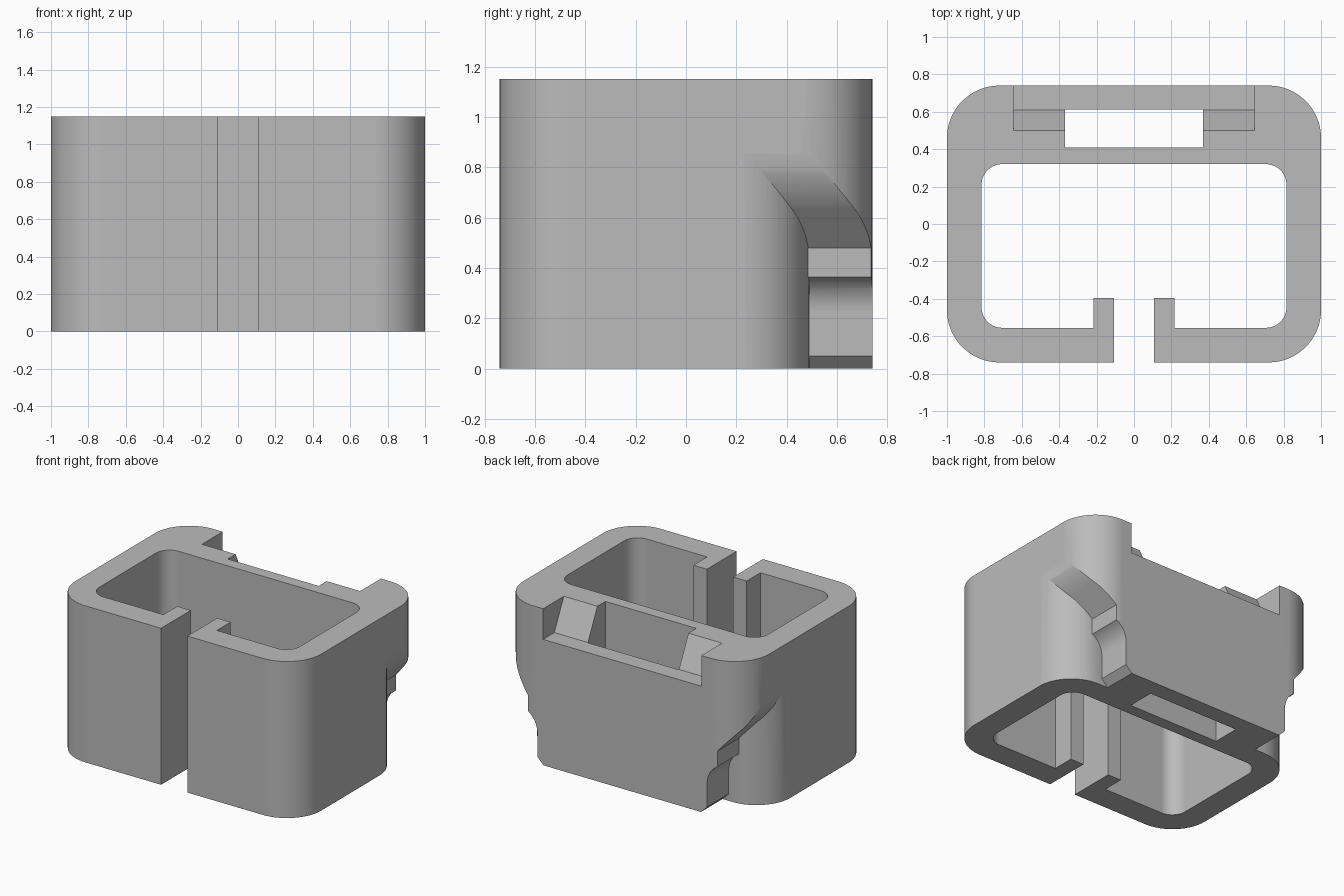
import bpy, bmesh
from math import sin, cos, pi, radians

if "Cube" in bpy.data.objects:
    bpy.data.objects.remove(bpy.data.objects["Cube"])

HEIGHT = 1.15


def arc(cx, cy, r, start, end, steps=16):
    """Points on an arc, angles in degrees."""
    angles = [radians(start + (end - start) * i / steps) for i in range(steps + 1)]
    return [(cx + r * cos(a), cy + r * sin(a)) for a in angles]


def rounded_rect(x, y0, y1, r):
    return (arc(x - r, y1 - r, r, 0, 90) + arc(r - x, y1 - r, r, 90, 180)
            + arc(r - x, y0 + r, r, 180, 270) + arc(x - r, y0 + r, r, 270, 360))


def rect(x0, x1, y0, y1):
    return [(x0, y0), (x1, y0), (x1, y1), (x0, y1)]


def prism(name, outline, axis, low, high):
    """Extrude a closed outline along an axis."""
    place = {"x": lambda p, d: (d, p[0], p[1]),
             "y": lambda p, d: (p[0], d, p[1]),
             "z": lambda p, d: (p[0], p[1], d)}[axis]
    bm = bmesh.new()
    base = bm.faces.new([bm.verts.new(place(p, low)) for p in outline])
    grown = bmesh.ops.extrude_face_region(bm, geom=[base])["geom"]
    offset = [b - a for a, b in zip(place((0, 0), low), place((0, 0), high))]
    bmesh.ops.translate(bm, vec=offset,
                        verts=[g for g in grown if isinstance(g, bmesh.types.BMVert)])
    bmesh.ops.recalc_face_normals(bm, faces=bm.faces)
    mesh = bpy.data.meshes.new(name)
    bm.to_mesh(mesh)
    bm.free()
    obj = bpy.data.objects.new(name, mesh)
    bpy.context.collection.objects.link(obj)
    return obj


def combine(obj, tool, operation="DIFFERENCE"):
    """Apply a boolean and discard the tool."""
    tool.hide_render = True
    mod = obj.modifiers.new("cut", "BOOLEAN")
    mod.operation, mod.solver, mod.object = operation, "EXACT", tool
    graph = bpy.context.evaluated_depsgraph_get()
    mesh = bpy.data.meshes.new_from_object(obj.evaluated_get(graph))
    obj.modifiers.clear()
    obj.data = mesh
    bpy.data.objects.remove(tool)


# Outer block
body = prism("clip_body", rounded_rect(1, -0.74, 0.74, 0.28), "z", 0, HEIGHT)

# Main cavity, with two lips left standing beside the front slot
cavity = prism("cavity", rounded_rect(0.815, -0.555, 0.32, 0.11), "z", -0.1, 1.3)
for side in (-1, 1):
    lip = rect(*sorted((side * 0.107, side * 0.217)), -0.7, -0.395)
    combine(cavity, prism("lip", lip, "z", -0.2, 1.4))
combine(body, cavity)
combine(body, prism("front_slot", rect(-0.107, 0.107, -0.9, -0.3), "z", -0.1, 1.3))

# Rear through slot and the sloped notch above it
combine(body, prism("rear_slot", rect(-0.37, 0.37, 0.408, 0.613), "z", -0.1, 1.3))
notch = [(0.5, HEIGHT), (0.61, 0.925), (0.9, 0.925), (0.9, 1.3), (0.5, 1.3)]
combine(body, prism("rear_notch", notch, "x", -0.643, 0.643))

# Side reliefs: stepped profile that leaves a rounded inner corner
profile = ([(1.2, -0.1), (0.54, -0.1), (0.69, 0.05)]
           + arc(0.85, 0.226, 0.16, 180, 120, 10)
           + [(0.77, 0.365), (0.77, 0.48)]
           + arc(0.602, 0.895, 0.4, -40.8, 0, 14)
           + [(1.2, 0.895)])
plan = [(1.2, 0.2)] + arc(0.721, 0.21, 0.28, 0, 90) + [(0.4, 0.49), (0.4, 1), (1.2, 1)]
for side in (-1, 1):
    relief = prism("relief", [(side * x, z) for x, z in profile], "y", 0, 0.95)
    combine(relief, prism("relief_plan", [(side * x, y) for x, y in plan], "z", -0.2, 1.3),
            "INTERSECT")
    combine(body, relief)

# Single grey finish
grey = bpy.data.materials.new("plain_grey")
grey.use_nodes = True
color = (0.5, 0.5, 0.5, 1)
grey.diffuse_color = color
grey.node_tree.nodes["Principled BSDF"].inputs["Base Color"].default_value = color
body.data.materials.clear()
body.data.materials.append(grey)

# Smooth rounded corners, sharp edges elsewhere
bpy.ops.object.select_all(action="DESELECT")
body.select_set(True)
bpy.context.view_layer.objects.active = body
bpy.ops.object.shade_smooth_by_angle(angle=radians(25))
normals = body.modifiers.new("even_normals", "WEIGHTED_NORMAL")
normals.keep_sharp = True
